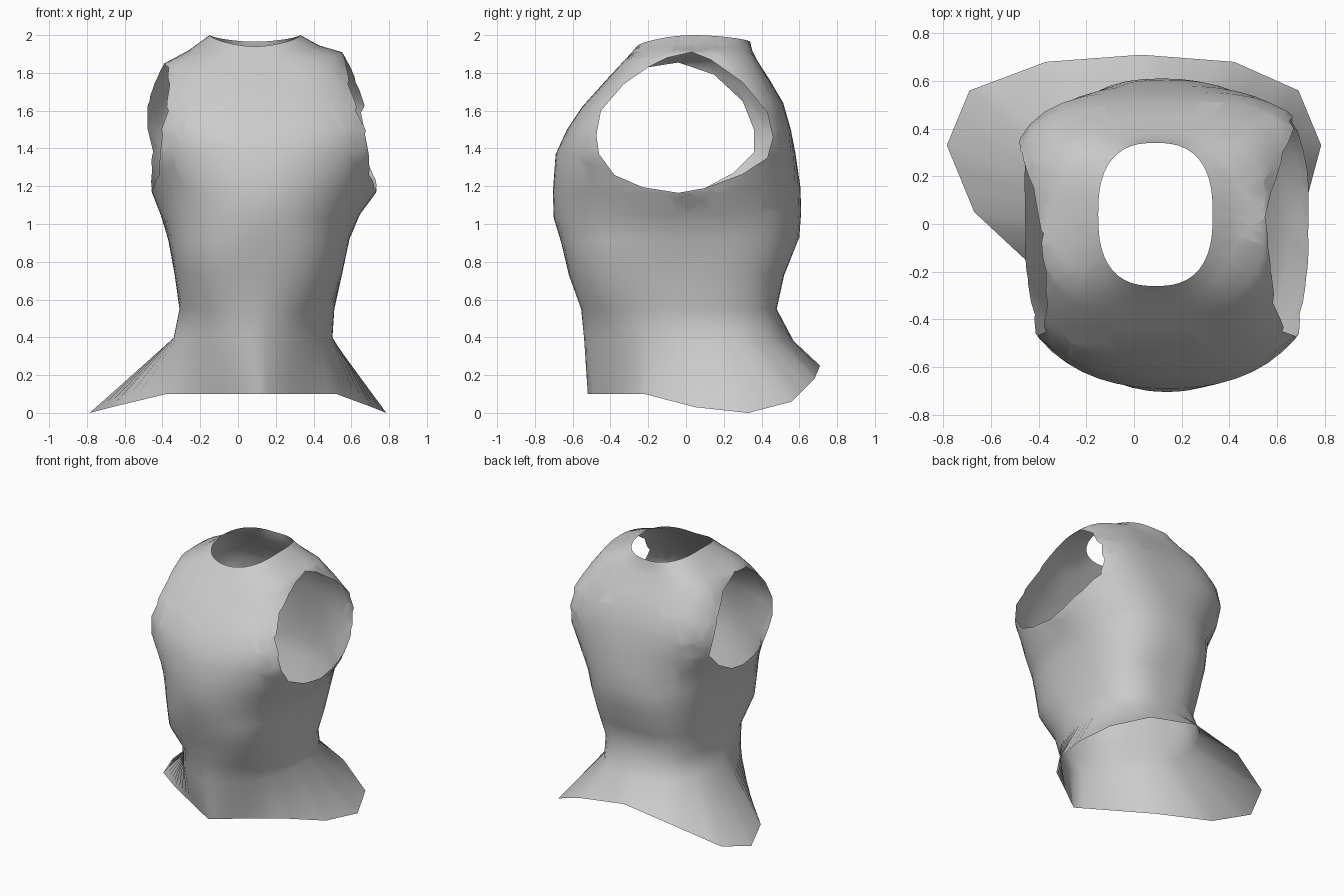
import bpy, bmesh, math
from mathutils import Vector

if "Cube" in bpy.data.objects:
    bpy.data.objects.remove(bpy.data.objects["Cube"])

COLS = 56

# Body sections: x left, x right, y front, y back, squareness front/back, z front, z back, z left, z right
RINGS = [
    (-.34, .50, -.54, .57, 1.85, 2.4, .40, .38, .40, .40),
    (-.31, .51, -.555, .48, 2.0, 2.9, .55, .55, .55, .55),
    (-.335, .55, -.62, .52, 2.8, 3.1, .73, .73, .73, .73),
    (-.37, .59, -.66, .60, 2.5, 2.7, .90, .93, .92, .92),
    (-.41, .645, -.70, .61, 2.1, 2.5, 1.03, 1.07, 1.05, 1.05),
    (-.455, .73, -.705, .605, 2.05, 2.4, 1.17, 1.20, 1.165, 1.165),
    (-.53, .81, -.69, .58, 2.3, 2.8, 1.37, 1.37, 1.37, 1.37),
    (-.54, .81, -.63, .555, 2.6, 3.3, 1.50, 1.50, 1.50, 1.50),
    (-.52, .77, -.55, .515, 2.8, 3.4, 1.62, 1.64, 1.62, 1.62),
    (-.45, .655, -.425, .445, 3.2, 3.6, 1.76, 1.76, 1.74, 1.76),
    (-.39, .55, -.34, .38, 3.0, 3.4, 1.85, 1.86, 1.85, 1.91),
    (-.26, .43, -.29, .35, 2.8, 3.0, 1.905, 1.92, 1.92, 1.945),
    (-.15, .33, -.26, .34, 2.6, 2.6, 1.94, 1.965, 2.0, 2.0),
]

# Flared hem corners
HEM = [(.11, -.52, .10), (.52, -.22, .10), (.71, .05, .03), (.785, .33, 0), (.69, .56, .06),
       (.42, .68, .18), (.03, .71, .25), (-.37, .68, .18), (-.69, .56, .06), (-.785, .33, 0),
       (-.67, .05, .03), (-.38, -.22, .10)]

# Arm openings in (y, z), anticlockwise: shared front part, then each side's back part
ARM_FRONT = [(-.2, 1.83), (-.33, 1.74), (-.45, 1.60), (-.475, 1.47), (-.46, 1.37),
             (-.38, 1.26), (-.23, 1.195), (-.04, 1.165), (.10, 1.19)]
ARM_RIGHT = ARM_FRONT + [(.30, 1.265), (.43, 1.35), (.46, 1.46), (.43, 1.59),
                         (.30, 1.75), (.13, 1.87), (.03, 1.91), (-.10, 1.88)]
ARM_LEFT = ARM_FRONT + [(.25, 1.27), (.36, 1.38), (.36, 1.50), (.30, 1.65),
                        (.15, 1.79), (-.04, 1.855)]


def body_ring(xl, xr, yf, yb, nf, nb, zf, zb, zl, zr):
    cx, cy, a, b = (xl + xr) / 2, (yf + yb) / 2, (xr - xl) / 2, (yb - yf) / 2
    pts = []
    for i in range(COLS):
        t = 2 * math.pi * i / COLS - math.pi / 2
        c, s = math.cos(t), math.sin(t)
        n = nb if s > 0 else nf
        r = (abs(c / a) ** n + abs(s / b) ** n) ** (-1 / n)
        x, y = r * c, r * s
        u, v = (x / a) ** 2, (y / b) ** 2
        z = (u * (zr if c > 0 else zl) + v * (zb if s > 0 else zf)) / (u + v)
        pts.append(Vector((cx + x, cy + y, z)))
    return pts


def hem_ring():
    # walk the hem polygon at the same angles as the body columns
    corners = [Vector(p) for p in HEM]
    angs = [(math.atan2(p.y - .06, p.x - .06) + math.pi / 2) % (2 * math.pi) for p in corners]
    # snap corners onto the nearest column so they stay sharp
    step = 2 * math.pi / COLS
    angs = [round(a / step) * step for a in angs]
    angs[0] = 0
    corners.append(corners[0])
    angs.append(2 * math.pi)
    pts = []
    for i in range(COLS):
        t = step * i
        k = max(j for j in range(len(HEM)) if angs[j] <= t + 1e-6)
        pts.append(corners[k].lerp(corners[k + 1], (t - angs[k]) / (angs[k + 1] - angs[k])))
    return pts


def cut_arm_opening(bm, poly, side):
    def region():
        faces = []
        for f in bm.faces:
            c = f.calc_center_median()
            if (c.x - .09) * side > .2 and c.z > 1.12 and -.53 < c.y < .5:
                faces.append(f)
        return faces
    planes = []
    for (y0, z0), (y1, z1) in zip(poly, poly[1:] + poly[:1]):
        planes.append((Vector((0, y0, z0)), Vector((0, z1 - z0, y0 - y1)).normalized()))
    for co, no in planes:
        faces = region()
        geom = faces + list({e for f in faces for e in f.edges}) + list({v for f in faces for v in f.verts})
        bmesh.ops.bisect_plane(bm, geom=geom, dist=1e-5, plane_co=co, plane_no=no)
    inside = [f for f in region()
              if all((f.calc_center_median() - co).dot(no) < 1e-4 for co, no in planes)]
    bmesh.ops.delete(bm, geom=inside, context='FACES')


# Torso shell
bm = bmesh.new()
loops = [[bm.verts.new(p) for p in ring] for ring in [hem_ring()] + [body_ring(*r) for r in RINGS]]
for lo, hi in zip(loops, loops[1:]):
    for i in range(COLS):
        j = (i + 1) % COLS
        bm.faces.new((lo[i], lo[j], hi[j], hi[i]))

# Arm openings
cut_arm_opening(bm, ARM_RIGHT, 1)
cut_arm_opening(bm, ARM_LEFT, -1)

for f in bm.faces:
    f.smooth = True
mesh = bpy.data.meshes.new("vest")
bm.to_mesh(mesh)
bm.free()
vest = bpy.data.objects.new("vest", mesh)
bpy.context.collection.objects.link(vest)
